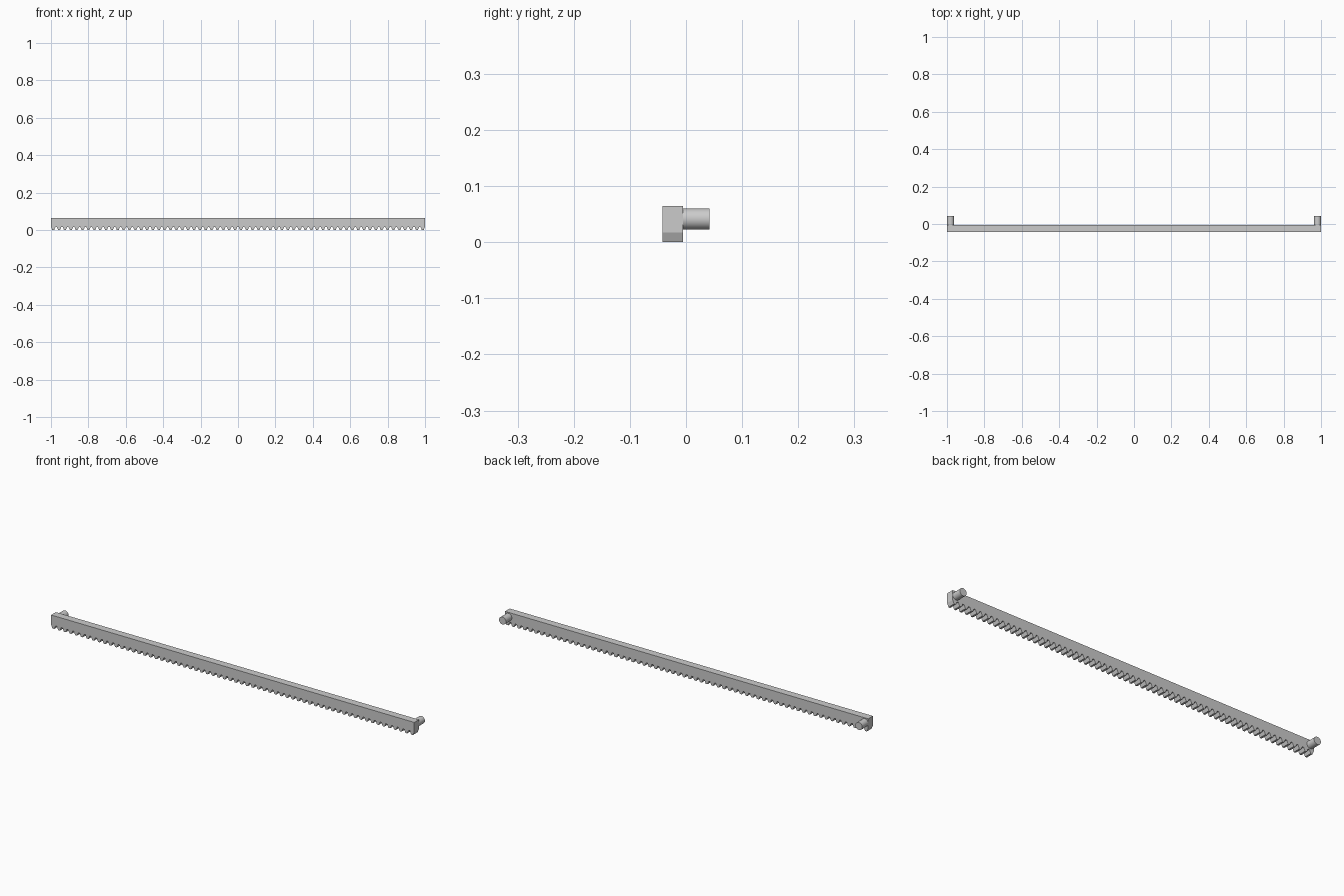
import bpy, bmesh, math

if "Cube" in bpy.data.objects:
    bpy.data.objects.remove(bpy.data.objects["Cube"])

TEETH = 64
ROOT, TOP = 0.017, 0.065
Y0, Y1, YPEG = -0.042, -0.005, 0.042
GAP = 0.22                       # root gap as share of the pitch
PITCH = 2.0 / (TEETH - GAP)

# toothed bar: rack profile in XZ, extruded along y
profile = [(1.0, TOP), (-1.0, TOP)]
for i in range(TEETH):
    x = -1.0 + i * PITCH
    profile += [(x, ROOT), (x + 0.24 * PITCH, 0), (x + 0.54 * PITCH, 0),
                (x + (1 - GAP) * PITCH, ROOT)]

bm = bmesh.new()
face = bm.faces.new([bm.verts.new((x, Y0, z)) for x, z in profile])
ext = bmesh.ops.extrude_face_region(bm, geom=[face])
verts = [g for g in ext["geom"] if isinstance(g, bmesh.types.BMVert)]
bmesh.ops.translate(bm, vec=(0, Y1 - Y0, 0), verts=verts)
bmesh.ops.recalc_face_normals(bm, faces=bm.faces)
mesh = bpy.data.meshes.new("rack_bar")
bm.to_mesh(mesh)
bm.free()
bpy.context.collection.objects.link(bpy.data.objects.new("rack_bar", mesh))

# round mounting pegs on the back at both ends
R = 0.0188
for name, side in (("left_peg", -1), ("right_peg", 1)):
    bpy.ops.mesh.primitive_cylinder_add(
        vertices=48, radius=R, depth=YPEG - Y1,
        location=(side * (1 - R), (YPEG + Y1) / 2, 0.0415),
        rotation=(math.pi / 2, 0, 0))
    bpy.context.object.name = name
    bpy.ops.object.shade_smooth_by_angle()
